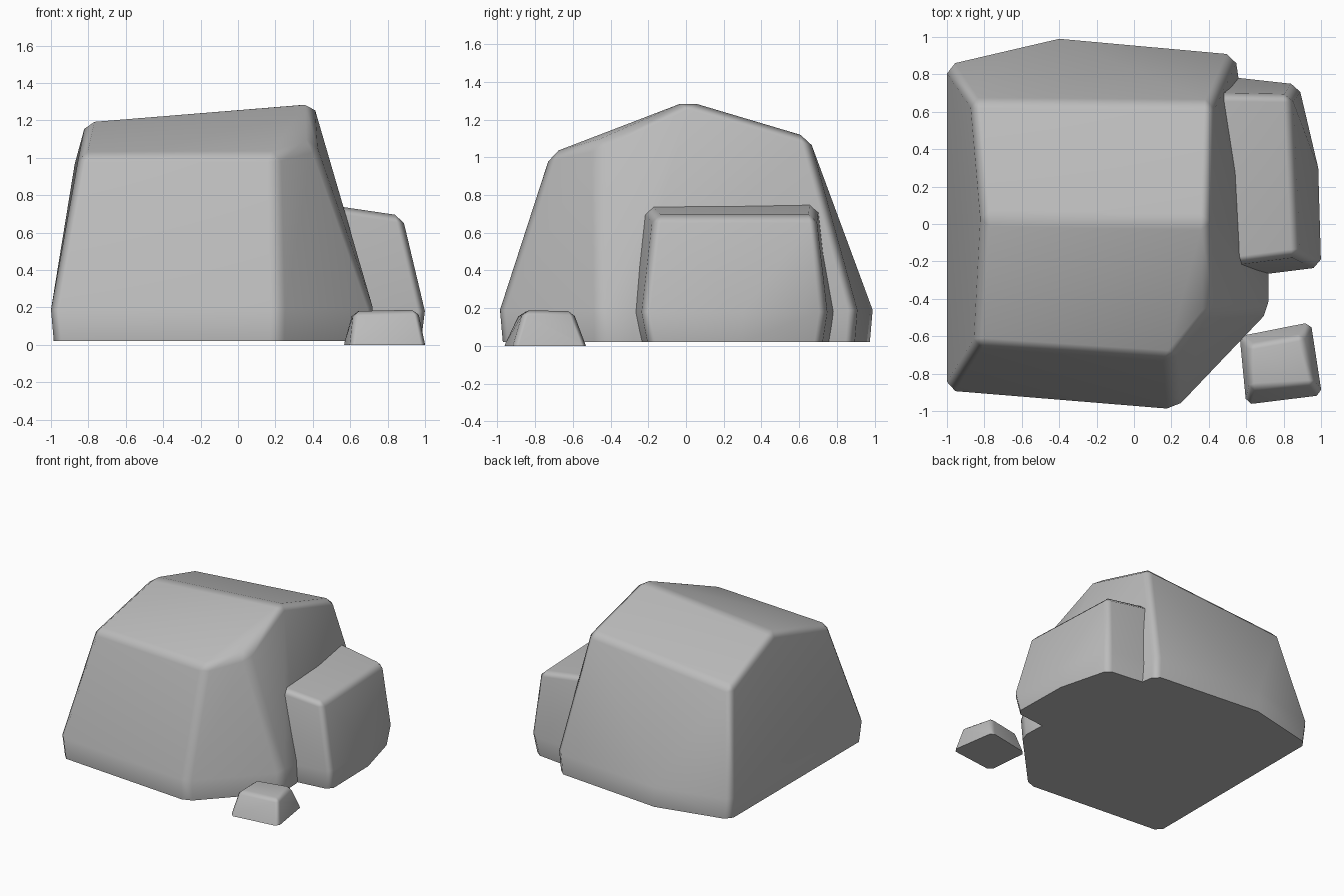
import bpy, bmesh, math

cube = bpy.data.objects.get("Cube")
if cube:
    bpy.data.objects.remove(cube, do_unlink=True)

# Single stone colour
stone = bpy.data.materials.new("grey stone")
stone.use_nodes = True
colour = (0.5, 0.5, 0.5, 1)
stone.diffuse_color = colour
bsdf = stone.node_tree.nodes["Principled BSDF"]
bsdf.inputs["Base Color"].default_value = colour
bsdf.inputs["Roughness"].default_value = 0.9


def rock(name, points, bevel):
    """Convex boulder hulled from its corners, with chamfered edges and a flat base."""
    bm = bmesh.new()
    for p in points:
        bm.verts.new(p)
    bmesh.ops.convex_hull(bm, input=bm.verts[:])
    bmesh.ops.dissolve_limit(bm, angle_limit=math.radians(6),
                             verts=bm.verts[:], edges=bm.edges[:])
    base = min(v.co.z for v in bm.verts)
    edges = [e for e in bm.edges
             if e.calc_face_angle(0) > math.radians(24)
             and max(v.co.z for v in e.verts) > base + 0.001]
    bmesh.ops.bevel(bm, geom=edges, offset=bevel, segments=1, profile=0.5,
                    affect='EDGES', clamp_overlap=True)
    bmesh.ops.recalc_face_normals(bm, faces=bm.faces[:])
    mesh = bpy.data.meshes.new(name)
    bm.to_mesh(mesh)
    bm.free()
    mesh.materials.append(stone)
    ob = bpy.data.objects.new(name, mesh)
    bpy.context.collection.objects.link(ob)
    bpy.ops.object.select_all(action='DESELECT')
    ob.select_set(True)
    bpy.context.view_layer.objects.active = ob
    bpy.ops.object.shade_smooth_by_angle(angle=math.radians(60))
    # Keep the broad facets flat and the chamfers soft
    wn = ob.modifiers.new("soft chamfers", 'WEIGHTED_NORMAL')
    wn.keep_sharp = True
    return ob


def skirt(outline, top, bottom, shrink):
    """Widest outline plus a slightly smaller copy on the ground."""
    return [(x, y, top) for x, y in outline] + \
           [(x * shrink, y * shrink, bottom) for x, y in outline]


# Main boulder: wide skirt, front shelf, sloping ridge, back edge
main_outline = [(-1.0, 0.85), (-0.4, 0.99), (0.54, 0.905), (0.72, -0.28),
                (0.725, -0.46), (0.22, -0.99), (-1.0, -0.89)]
main_crown = [(-0.85, -0.65, 1.02), (0.2, -0.72, 1.02), (0.41, -0.47, 1.08),
              (-0.81, 0.03, 1.2), (0.4, 0.01, 1.3),
              (-0.87, 0.66, 1.0), (0.42, 0.65, 1.11)]
rock("main_boulder", skirt(main_outline, 0.19, 0.02, 0.985) + main_crown, 0.045)

# Side boulder, sunk into the main one
side_outline = [(0.2, 0.82), (0.88, 0.745), (0.985, 0.3), (1.0, -0.23), (0.2, -0.33)]
side_base = [(0.2, 0.8), (0.86, 0.72), (0.97, 0.3), (0.98, -0.2), (0.2, -0.29)]
side_top = [(0.2, 0.7, 0.79), (0.84, 0.69, 0.69), (0.88, 0.25, 0.69),
            (0.88, -0.17, 0.69), (0.2, -0.26, 0.79)]
rock("side_boulder", [(x, y, 0.18) for x, y in side_outline]
     + [(x, y, 0.02) for x, y in side_base] + side_top, 0.04)

# Small loose stone
rock("small_stone",
     [(0.565, -0.6, 0), (0.945, -0.525, 0), (1.005, -0.915, 0), (0.6, -0.965, 0),
      (0.615, -0.645, 0.18), (0.9, -0.595, 0.185),
      (0.965, -0.86, 0.188), (0.62, -0.88, 0.18)], 0.028)
